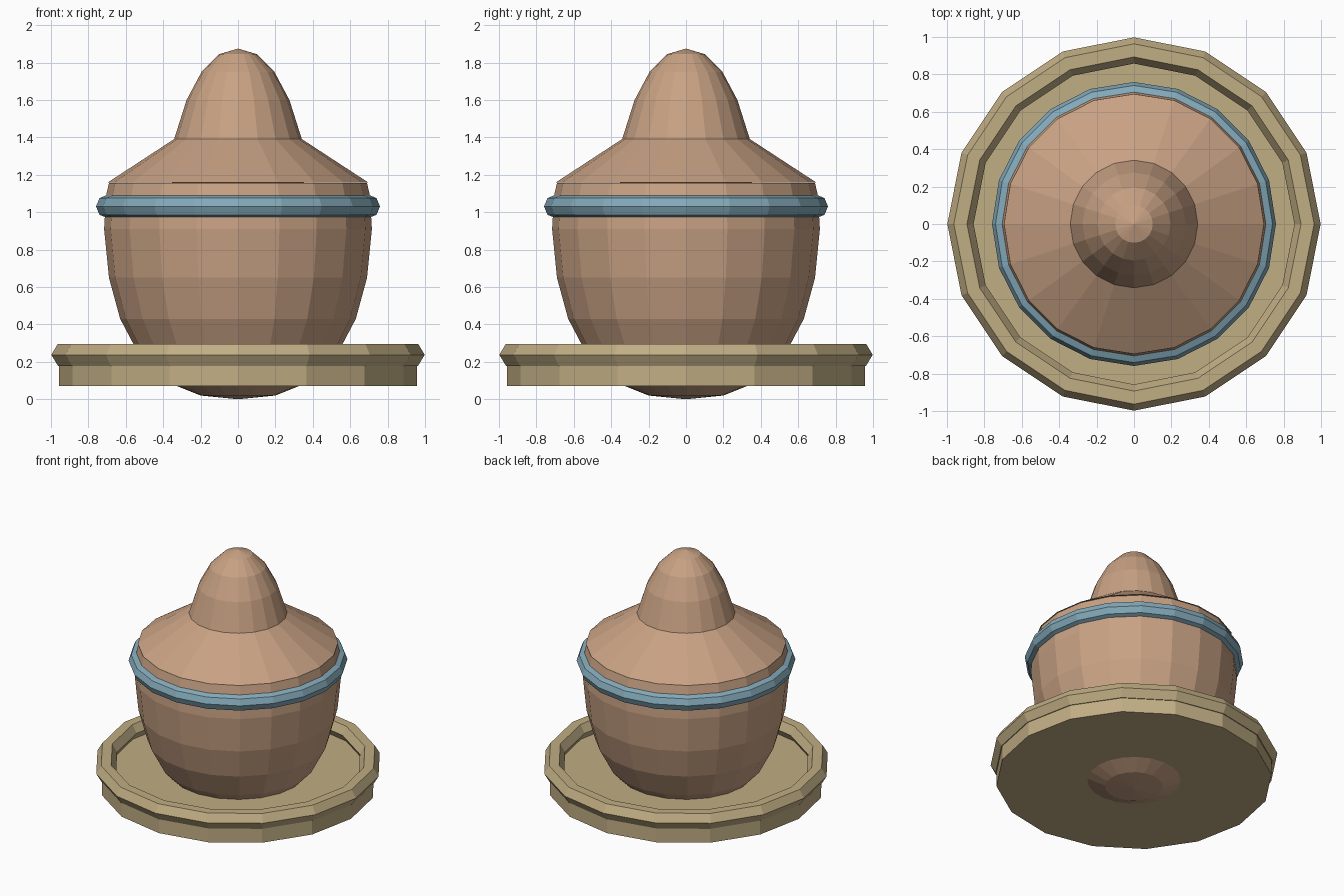
import bpy
import bmesh
from math import cos, sin, tau

if "Cube" in bpy.data.objects:
    bpy.data.objects.remove(bpy.data.objects["Cube"])


def material(name, rgb):
    m = bpy.data.materials.new(name)
    m.diffuse_color = (*rgb, 1)
    m.use_nodes = True
    m.node_tree.nodes["Principled BSDF"].inputs["Base Color"].default_value = m.diffuse_color
    return m


def lathe(name, profile, sides, mat, closed=False):
    """Spin (radius, z) points, listed bottom-outside-up, round the z axis."""
    bm = bmesh.new()
    rings = []
    for r, z in profile:
        if r == 0:
            rings.append([bm.verts.new((0, 0, z))] * sides)
        else:
            rings.append([bm.verts.new((r * cos(tau * i / sides), r * sin(tau * i / sides), z))
                          for i in range(sides)])
    pairs = list(zip(rings, rings[1:]))
    if closed:
        pairs.append((rings[-1], rings[0]))
    for low, high in pairs:
        for i in range(sides):
            j = (i + 1) % sides
            corners = dict.fromkeys((low[i], low[j], high[j], high[i]))
            bm.faces.new(list(corners))
    bmesh.ops.recalc_face_normals(bm, faces=bm.faces)
    mesh = bpy.data.meshes.new(name)
    bm.to_mesh(mesh)
    bm.free()
    mesh.materials.append(mat)
    ob = bpy.data.objects.new(name, mesh)
    bpy.context.collection.objects.link(ob)
    return ob


def ring(name, major, minor, z, sides, segments, mat):
    section = [(major + minor * cos(tau * k / segments), z + minor * sin(tau * k / segments))
               for k in range(segments)]
    return lathe(name, section, sides, mat, closed=True)


clay = material("clay", (0.58, 0.36, 0.23))
straw = material("straw", (0.53, 0.42, 0.23))
blue = material("blue", (0.23, 0.40, 0.49))

# Saucer: flat disc with a six-sided rolled rim
lathe("saucer_disc", [(0, 0.07), (0.957, 0.07), (0.957, 0.185), (0, 0.185)], 16, straw)
ring("saucer_rim", 0.928, 0.07, 0.238, 16, 6, straw).scale.z = 0.97
bpy.data.objects["saucer_rim"].location.z = 0.007

# Rounded pot, its belly dipping through the saucer
lathe("pot_body", [(0, 0), (0.20, 0.02), (0.40, 0.10), (0.53, 0.24), (0.63, 0.43),
                   (0.69, 0.65), (0.716, 0.91), (0.705, 1.09), (0.69, 1.155), (0, 1.155)], 20, clay)

# Band round the shoulder
ring("shoulder_band", 0.696, 0.063, 1.031, 20, 8, blue)

# Sloping lid and domed knob
lathe("lid", [(0, 1.155), (0.695, 1.16), (0.34, 1.392), (0, 1.392)], 20, clay)
lathe("lid_knob", [(0, 1.385), (0.341, 1.392), (0.275, 1.60), (0.195, 1.75),
                   (0.10, 1.845), (0, 1.875)], 20, clay)
